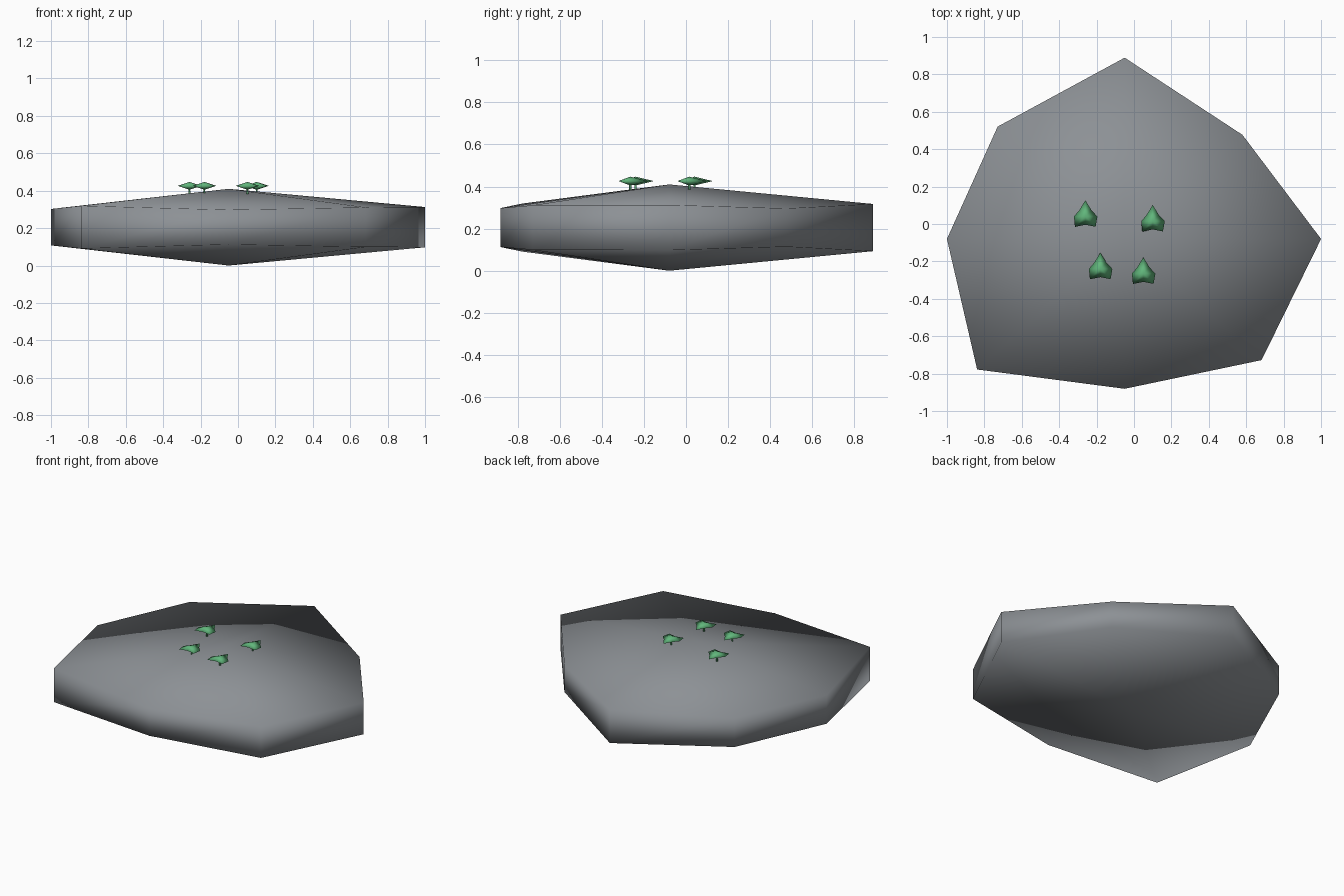
import bpy, bmesh, math
from mathutils import Matrix

if "Cube" in bpy.data.objects:
    bpy.data.objects.remove(bpy.data.objects["Cube"])


def make_material(name, color):
    mat = bpy.data.materials.new(name)
    mat.diffuse_color = (*color, 1)
    mat.use_nodes = True
    mat.node_tree.nodes["Principled BSDF"].inputs["Base Color"].default_value = mat.diffuse_color
    return mat


def make_object(name, bm, material):
    bmesh.ops.recalc_face_normals(bm, faces=bm.faces)
    for f in bm.faces:
        f.smooth = True
    mesh = bpy.data.meshes.new(name)
    bm.to_mesh(mesh)
    bm.free()
    mesh.materials.append(material)
    obj = bpy.data.objects.new(name, mesh)
    bpy.context.collection.objects.link(obj)
    return obj


def lumpy_blob(name, center, size, rings, swell, material):
    """Low-poly sphere whose eight meridians are swollen by individual factors.
    rings holds (radius, height) pairs from bottom to top, between the poles."""
    cx, cy, cz = center
    sx, sy, sz = size
    bm = bmesh.new()
    bottom = bm.verts.new((cx, cy, cz - sz))
    top = bm.verts.new((cx, cy, cz + sz))
    n = len(swell)
    loops = []
    for r, h in rings:
        loops.append([bm.verts.new((cx + sx * r * m * math.cos(2 * math.pi * i / n),
                                    cy + sy * r * m * math.sin(2 * math.pi * i / n),
                                    cz + sz * h * m)) for i, m in enumerate(swell)])
    for i in range(n):
        j = (i + 1) % n
        bm.faces.new((bottom, loops[0][j], loops[0][i]))
        bm.faces.new((top, loops[-1][i], loops[-1][j]))
        for a, b in zip(loops, loops[1:]):
            bm.faces.new((a[i], a[j], b[j], b[i]))
    return make_object(name, bm, material)


stone = make_material("stone_grey", (0.265, 0.283, 0.302))
green = make_material("foliage_green", (0.12, 0.47, 0.20))

# Rock: squashed sphere, eight segments and two rings, starting at +x
lumpy_blob("rock", (-0.05, -0.08, 0.205), (1.155, 1.022, 0.205),
           [(0.866, -0.5), (0.866, 0.5)],
           [1.05, 0.89, 1.095, 0.96, 0.95, 1.115, 0.905, 1.035], stone)

# Small trees: thin trunk and a flat pointed canopy
for k, (x, y) in enumerate([(-0.26, 0.04), (0.10, 0.015), (-0.18, -0.24), (0.05, -0.265)]):
    lumpy_blob(f"tree_canopy_{k + 1}", (x, y, 0.426), (0.063, 0.063, 0.021), [(1, 0)],
               [1.02, 0.74, 1.38, 0.74, 0.97, 1.25, 0.7, 1.23], green)
    bm = bmesh.new()
    bmesh.ops.create_cone(bm, cap_ends=True, segments=6, radius1=0.006, radius2=0.005,
                          depth=0.045, matrix=Matrix.Translation((x, y, 0.397)))
    make_object(f"tree_trunk_{k + 1}", bm, green)
